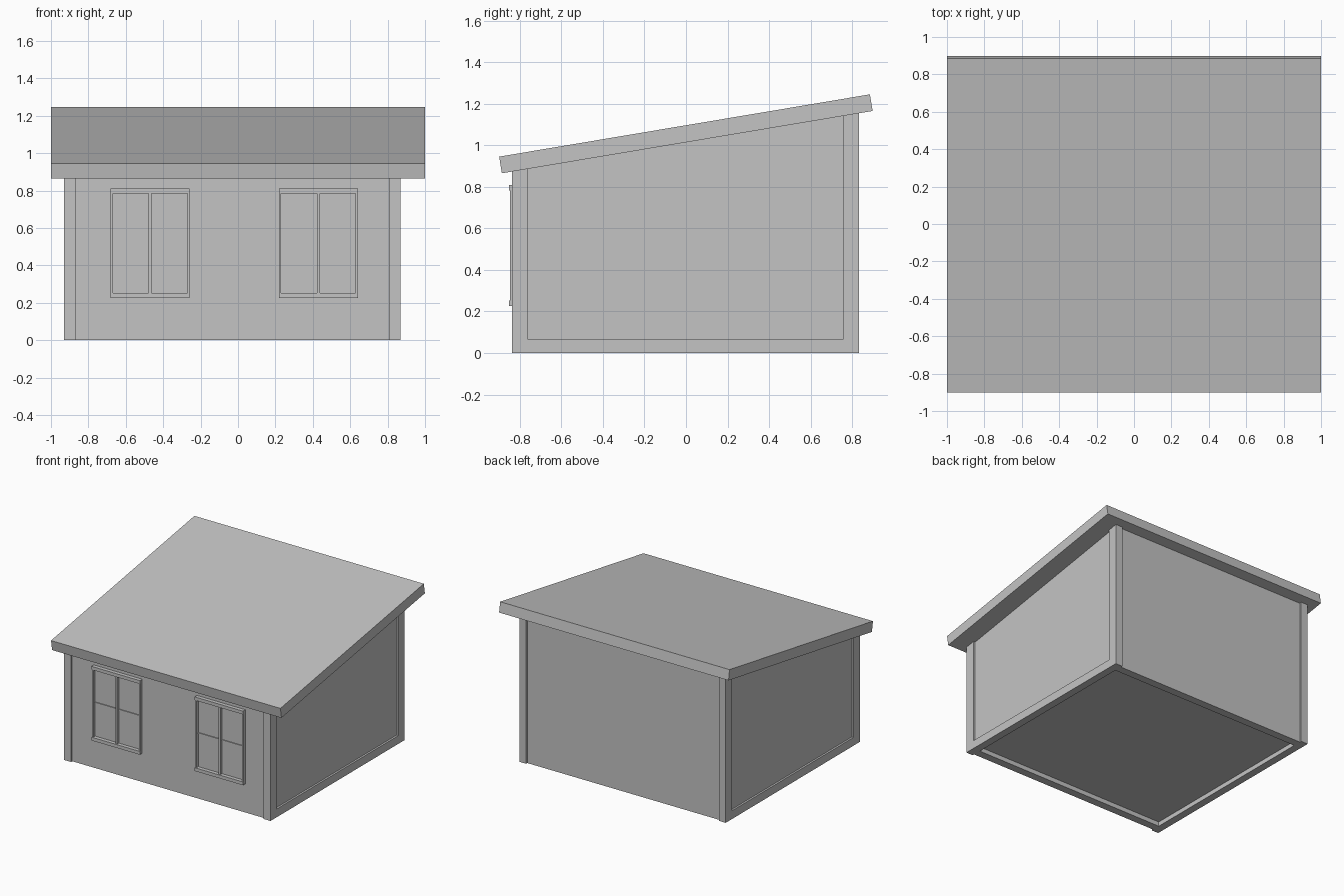
import bpy
import bmesh

cube = bpy.data.objects.get("Cube")
if cube:
    bpy.data.objects.remove(cube, do_unlink=True)

grey = bpy.data.materials.new("plain grey")
grey.use_nodes = True
COLOUR = (0.55, 0.55, 0.55, 1)
grey.diffuse_color = COLOUR
grey.node_tree.nodes["Principled BSDF"].inputs["Base Color"].default_value = COLOUR


def prism(name, profile, x0, x1):
    """Extrude a (y, z) outline along x."""
    bm = bmesh.new()
    face = bm.faces.new([bm.verts.new((x0, y, z)) for y, z in profile])
    new = bmesh.ops.extrude_face_region(bm, geom=[face])["geom"]
    verts = [v for v in new if isinstance(v, bmesh.types.BMVert)]
    bmesh.ops.translate(bm, vec=(x1 - x0, 0, 0), verts=verts)
    bmesh.ops.recalc_face_normals(bm, faces=bm.faces)
    mesh = bpy.data.meshes.new(name)
    bm.to_mesh(mesh)
    bm.free()
    mesh.materials.append(grey)
    obj = bpy.data.objects.new(name, mesh)
    bpy.context.collection.objects.link(obj)
    return obj


def box(name, x0, x1, y0, y1, z0, z1):
    return prism(name, [(y0, z0), (y1, z0), (y1, z1), (y0, z1)], x0, x1)


def eave(y):
    """Height of the roof underside at depth y."""
    return 0.866 + 0.168 * (y + 0.887)


def upright(name, x0, x1, y0, y1, z0):
    """Box whose top is cut to the roof slope."""
    return prism(name, [(y0, z0), (y1, z0), (y1, eave(y1)), (y0, eave(y0))], x0, x1)


LEFT, RIGHT = 0.87, -0.93
FRONT, BACK = -0.838, 0.834
POST_X, POST_Y = 0.06, 0.078
SET_BACK = 0.015
SILL = 0.065

# Corner posts
for side, x in (("right", RIGHT), ("left", LEFT - POST_X)):
    for end, y in (("front", FRONT), ("back", BACK - POST_Y)):
        upright(f"{end}_{side}_post", x, x + POST_X, y, y + POST_Y, 0)

# Sill beams between the posts
inner_r, inner_l = RIGHT + POST_X, LEFT - POST_X
inner_f, inner_b = FRONT + POST_Y, BACK - POST_Y
wall_f, wall_b = FRONT + SET_BACK, BACK - SET_BACK
box("front_sill", inner_r, inner_l, wall_f, inner_f, 0, SILL)
box("back_sill", inner_r, inner_l, inner_b, wall_b, 0, SILL)
box("right_sill", RIGHT, inner_r, inner_f, inner_b, 0, SILL)
box("left_sill", inner_l, LEFT, inner_f, inner_b, 0, SILL)

# Wall panels and floor
upright("front_wall", inner_r, inner_l, wall_f, inner_f, SILL)
upright("back_wall", inner_r, inner_l, inner_b, wall_b, SILL)
upright("right_wall", RIGHT + SET_BACK, inner_r, inner_f, inner_b, SILL)
upright("left_wall", inner_l, LEFT - SET_BACK, inner_f, inner_b, SILL)
box("floor", inner_r, inner_l, inner_f, inner_b, 0.035, SILL)

# Sloping roof slab
prism("roof", [(-0.9, 0.946), (0.886, 1.246), (0.899, 1.166), (-0.887, 0.866)], -1, 1)

# Windows: rails, stiles, mullion and a thin cross bar
for side, x in (("right", -0.47), ("left", 0.43)):
    half, low, high = 0.211, 0.226, 0.81
    rail, stile = 0.026, 0.012
    for part, z in (("bottom", low), ("top", high - rail)):
        box(f"{side}_window_{part}_rail", x - half, x + half, -0.853, wall_f, z, z + rail)
    for part, sx in (("right", x - half), ("left", x + half - stile)):
        box(f"{side}_window_{part}_stile", sx, sx + stile, -0.847, wall_f, low + rail, high - rail)
    box(f"{side}_window_mullion", x - 0.008, x + 0.008, -0.845, wall_f, low + rail, high - rail)
    mid = (low + high) / 2
    box(f"{side}_window_cross_bar", x - half + stile, x + half - stile, -0.83, wall_f, mid - 0.004, mid + 0.004)
